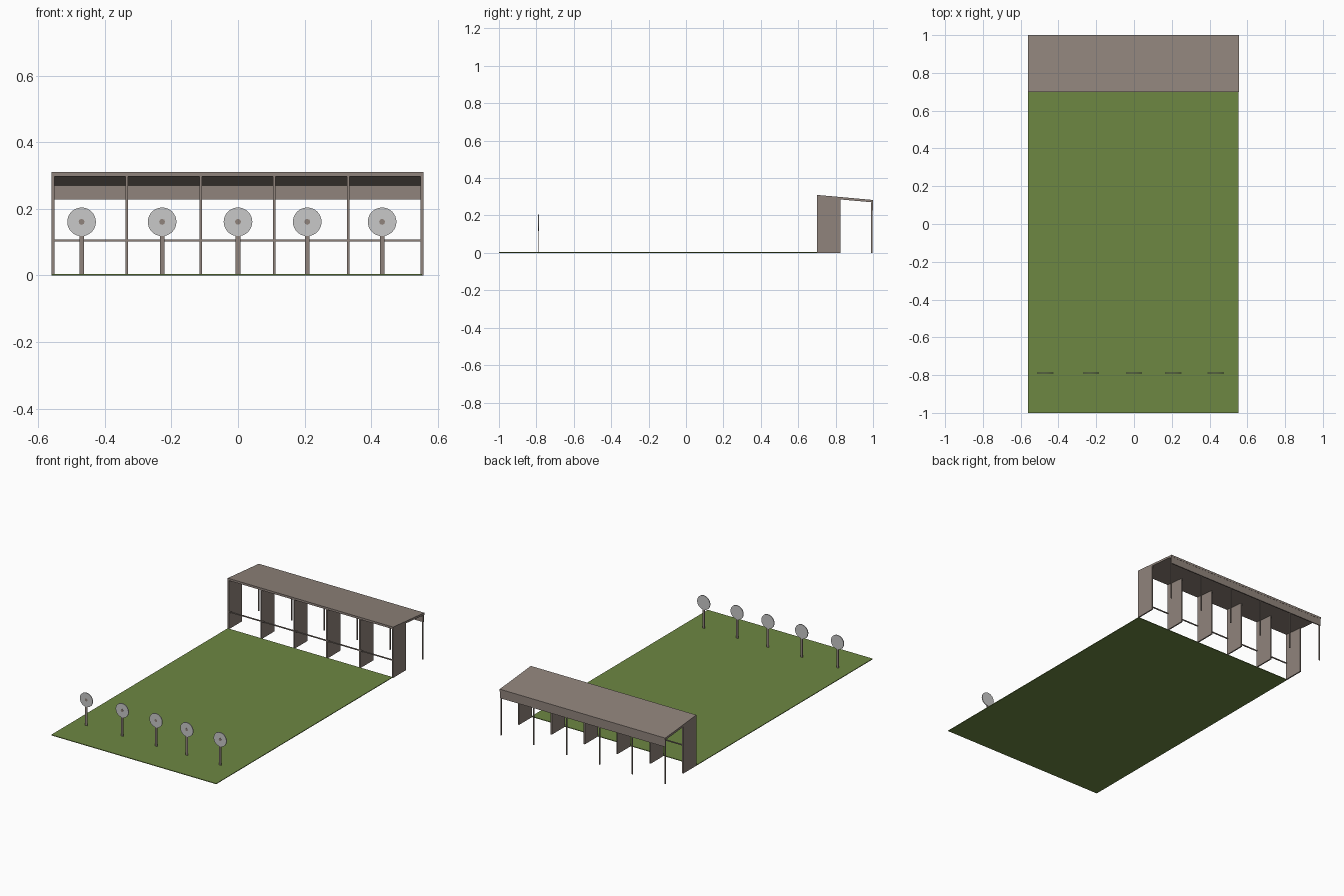
import bpy, bmesh, math

if "Cube" in bpy.data.objects:
    bpy.data.objects.remove(bpy.data.objects["Cube"])

def material(name, rgb):
    m = bpy.data.materials.new(name)
    m.diffuse_color = (*rgb, 1)
    m.use_nodes = True
    m.node_tree.nodes["Principled BSDF"].inputs["Base Color"].default_value = m.diffuse_color
    return m

GRASS = material("grass green", (0.155, 0.245, 0.055))
WOOD = material("weathered wood", (0.28, 0.23, 0.20))
METAL = material("pale grey", (0.58, 0.58, 0.58))

def finish(name, bm, mat):
    bmesh.ops.recalc_face_normals(bm, faces=bm.faces)
    me = bpy.data.meshes.new(name)
    bm.to_mesh(me)
    bm.free()
    me.materials.append(mat)
    ob = bpy.data.objects.new(name, me)
    bpy.context.collection.objects.link(ob)
    return ob

def slab(name, x0, x1, profile, mat):
    """Extrude a (y, z) profile from x0 to x1."""
    bm = bmesh.new()
    f = bm.faces.new([bm.verts.new((x0, y, z)) for y, z in profile])
    ext = bmesh.ops.extrude_face_region(bm, geom=[f])["geom"]
    verts = [v for v in ext if isinstance(v, bmesh.types.BMVert)]
    bmesh.ops.translate(bm, verts=verts, vec=(x1 - x0, 0, 0))
    return finish(name, bm, mat)

def box(name, x0, x1, y0, y1, z0, z1, mat):
    return slab(name, x0, x1, [(y0, z0), (y1, z0), (y1, z1), (y0, z1)], mat)

def disc(name, x, y0, y1, z, r, n, mat):
    """Flat round plate facing the front."""
    bm = bmesh.new()
    f = bm.faces.new([bm.verts.new((x + r * math.cos(i * math.tau / n), y0,
                                    z + r * math.sin(i * math.tau / n))) for i in range(n)])
    ext = bmesh.ops.extrude_face_region(bm, geom=[f])["geom"]
    verts = [v for v in ext if isinstance(v, bmesh.types.BMVert)]
    bmesh.ops.translate(bm, verts=verts, vec=(0, y1 - y0, 0))
    return finish(name, bm, mat)

def under(y):
    """Height of the sloping roof underside."""
    return 0.297 - 0.09 * (y - 0.70)

# Lawn
box("lawn", -0.56, 0.553, -1.0, 0.70, 0.0, 0.004, GRASS)

# Sloping roof and rear fascia board
slab("roof", -0.56, 0.557, [(0.70, under(0.70)), (1.0, under(1.0)),
                            (1.0, 0.283), (0.70, 0.31)], WOOD)
box("rear_fascia", -0.56, 0.557, 0.992, 0.999, 0.228, 0.275, WOOD)

# Stall dividers with a slim rear post behind each
for i in range(6):
    x = -0.556 + i * 0.2218
    slab(f"divider_{i + 1}", x - 0.004, x + 0.004,
         [(0.70, 0), (0.825, 0), (0.825, under(0.825)), (0.70, under(0.70))], WOOD)
    box(f"rear_post_{i + 1}", x - 0.003, x + 0.003, 0.990, 0.996, 0, under(0.996), WOOD)

# Front rail across the stalls
box("front_rail", -0.556, 0.553, 0.702, 0.708, 0.102, 0.108, WOOD)

# Round targets on posts
for i, x in enumerate((-0.47, -0.228, 0.0, 0.208, 0.433)):
    box(f"target_post_{i + 1}", x - 0.007, x + 0.007, -0.791, -0.788, 0.003, 0.13, WOOD)
    disc(f"target_plate_{i + 1}", x, -0.792, -0.787, 0.161, 0.043, 32, METAL)
    disc(f"target_centre_{i + 1}", x, -0.7925, -0.7915, 0.161, 0.009, 8, WOOD)
